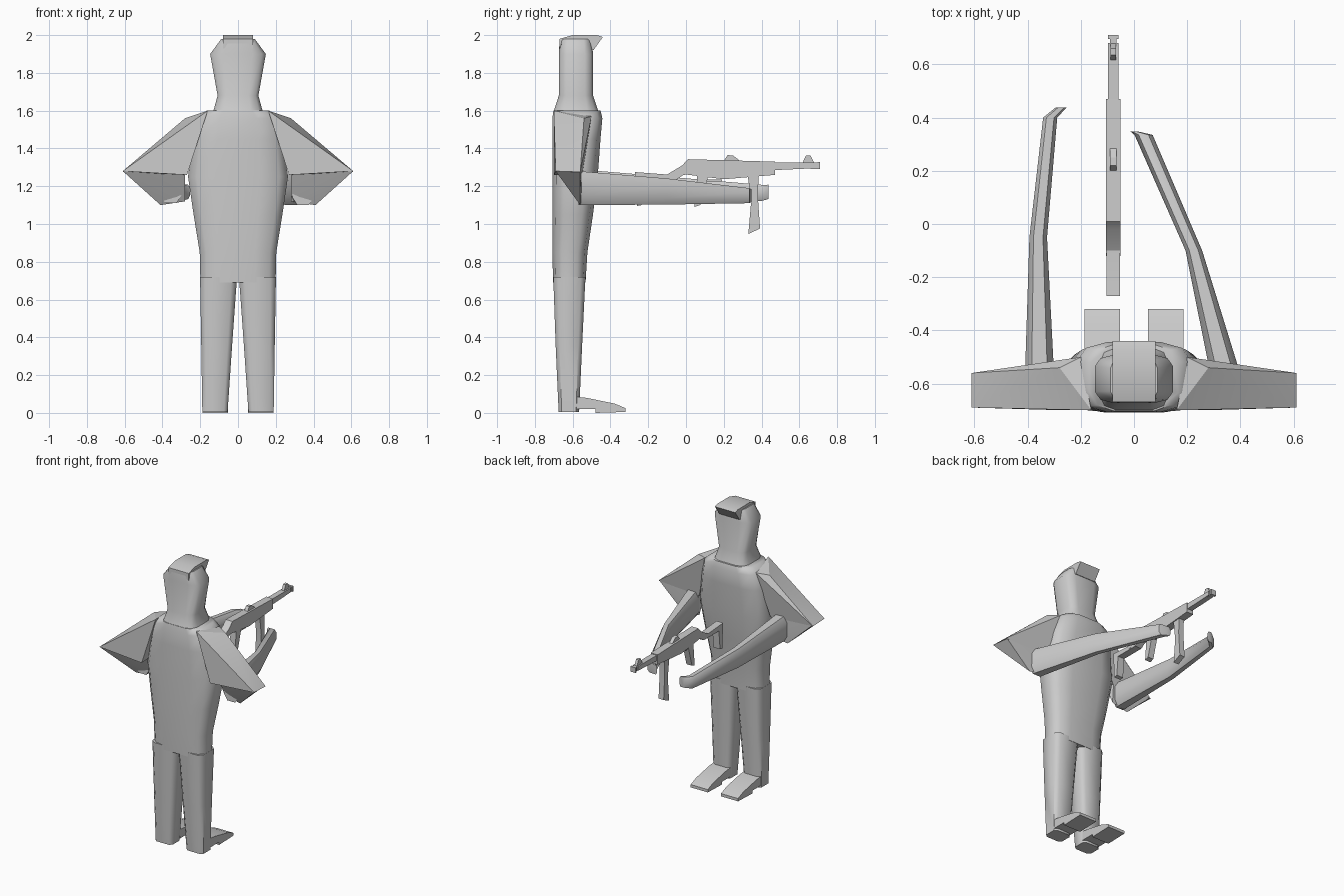
import bpy, bmesh, math
from mathutils import Vector

grey = bpy.data.materials.new("plain grey")
grey.diffuse_color = (0.6, 0.6, 0.6, 1)


def finish(name, bm, angle):
    bmesh.ops.recalc_face_normals(bm, faces=bm.faces[:])
    mesh = bpy.data.meshes.new(name)
    bm.to_mesh(mesh)
    bm.free()
    mesh.materials.append(grey)
    for p in mesh.polygons:
        p.use_smooth = True
    mesh.set_sharp_from_angle(angle=math.radians(angle))
    ob = bpy.data.objects.new(name, mesh)
    bpy.context.collection.objects.link(ob)
    return ob


def loft(name, rings, u, v, n=12, power=0.6, angle=50):
    """Skin rings of (centre, half size along u, half size along v)."""
    bm = bmesh.new()
    u, v = Vector(u), Vector(v)
    loops = []
    for c, hu, hv in rings:
        loop = []
        for i in range(n):
            a = 2 * math.pi * (i + 0.5) / n
            ca, sa = math.cos(a), math.sin(a)
            k = math.copysign(abs(ca) ** power, ca)
            m = math.copysign(abs(sa) ** power, sa)
            loop.append(bm.verts.new(Vector(c) + u * hu * k + v * hv * m))
        loops.append(loop)
    for a, b in zip(loops, loops[1:]):
        for i in range(n):
            j = (i + 1) % n
            bm.faces.new((a[i], a[j], b[j], b[i]))
    bm.faces.new(loops[0])
    bm.faces.new(loops[-1])
    return finish(name, bm, angle)


def slab(name, profile, x0, x1):
    """Extrude a (y, z) side profile between two x positions."""
    bm = bmesh.new()
    a = [bm.verts.new((x0, y, z)) for y, z in profile]
    b = [bm.verts.new((x1, y, z)) for y, z in profile]
    bm.faces.new(a)
    bm.faces.new(b)
    for i in range(len(a)):
        j = (i + 1) % len(a)
        bm.faces.new((a[i], a[j], b[j], b[i]))
    return finish(name, bm, 20)


def hull(name, points):
    bm = bmesh.new()
    for p in points:
        bm.verts.new(p)
    res = bmesh.ops.convex_hull(bm, input=bm.verts[:])
    bmesh.ops.delete(bm, geom=list({g for g in res["geom_interior"]}), context='VERTS')
    return finish(name, bm, 25)


X, Y, Z = (1, 0, 0), (0, 1, 0), (0, 0, 1)


def upright(levels, x=0):
    # level: z, half width, back y, front y
    return [((x, (a + b) / 2, z), w, (b - a) / 2) for z, w, a, b in levels]


# Torso, from the crotch to the shoulders
loft("torso", upright([
    (0.69, 0.203, -0.705, -0.53), (0.85, 0.207, -0.71, -0.52),
    (1.05, 0.24, -0.71, -0.49), (1.25, 0.27, -0.71, -0.465),
    (1.45, 0.245, -0.71, -0.45), (1.56, 0.22, -0.71, -0.44),
    (1.60, 0.17, -0.705, -0.45)]), X, Y)

# Neck, head and the overhanging cap
loft("head", upright([
    (1.59, 0.135, -0.705, -0.46), (1.68, 0.11, -0.675, -0.49),
    (1.90, 0.15, -0.675, -0.49), (1.98, 0.09, -0.67, -0.50)]), X, Y, power=0.5)
slab("cap", [(-0.67, 1.93), (-0.49, 1.92), (-0.44, 1.99), (-0.47, 2.0),
             (-0.60, 2.0), (-0.67, 1.98)], -0.08, 0.08)

for s, side in ((-1, "left"), (1, "right")):
    # Leg tapering away from the crotch
    loft(side + "_leg", [
        ((s * 0.103, -0.6175, 0.72), 0.101, 0.088),
        ((s * 0.113, -0.62, 0.35), 0.084, 0.072),
        ((s * 0.122, -0.62, 0.005), 0.069, 0.056)], X, Y, n=8, power=0.4)
    # Shoe
    slab(side + "_shoe", [(-0.58, 0.02), (-0.58, 0.085), (-0.53, 0.08),
                          (-0.38, 0.05), (-0.32, 0.025), (-0.32, 0.005),
                          (-0.48, 0.0), (-0.48, 0.02)], s * 0.052, s * 0.187)
    # Pointed sleeve flaring out from the shoulder
    hull(side + "_sleeve", [
        (s * x, y, z) for x, y, z in (
            (0.16, -0.70, 1.60), (0.20, -0.50, 1.57), (0.28, -0.54, 1.56),
            (0.61, -0.69, 1.28), (0.61, -0.56, 1.275), (0.27, -0.70, 1.26),
            (0.28, -0.55, 1.26))])
    # Lower flap of the sleeve around the arm
    hull(side + "_sleeve_flap", [
        (s * x, y, z) for x, y, z in (
            (0.61, -0.69, 1.28), (0.60, -0.56, 1.275), (0.41, -0.56, 1.10),
            (0.28, -0.55, 1.12), (0.28, -0.62, 1.27), (0.29, -0.55, 1.28))])

# Forearms reaching forward to the weapon
loft("right_arm", [
    ((0.345, -0.57, 1.19), 0.06, 0.095), ((0.225, -0.10, 1.172), 0.033, 0.073),
    ((0.036, 0.335, 1.15), 0.036, 0.042), ((0.0, 0.348, 1.15), 0.015, 0.035)],
    X, Z, n=8, power=0.7)
loft("left_arm", [
    ((-0.355, -0.57, 1.20), 0.058, 0.095), ((-0.36, -0.05, 1.18), 0.035, 0.07),
    ((-0.315, 0.40, 1.165), 0.028, 0.045), ((-0.275, 0.437, 1.17), 0.022, 0.04)],
    X, Z, n=8, power=0.7)

# Weapon: side profiles extruded to different widths
c = -0.078
for name, half, prof in (
    ("receiver", 0.027, [(-0.12, 1.25), (-0.02, 1.31), (0.01, 1.343), (0.47, 1.33),
                         (0.47, 1.26), (0.20, 1.237), (0.0, 1.262), (-0.10, 1.24)]),
    ("stock_bar", 0.026, [(-0.27, 1.275), (-0.10, 1.262), (0.0, 1.27),
                          (-0.05, 1.235), (-0.24, 1.235)]),
    ("butt", 0.026, [(-0.27, 1.275), (-0.22, 1.26), (-0.235, 1.10), (-0.26, 1.095)]),
    ("grip", 0.022, [(0.06, 1.26), (0.12, 1.26), (0.075, 1.10), (0.045, 1.09)]),
    ("trigger_guard", 0.01, [(0.10, 1.225), (0.19, 1.225), (0.19, 1.235), (0.10, 1.235)]),
    ("magazine", 0.02, [(0.325, 1.27), (0.385, 1.27), (0.38, 1.15), (0.392, 0.976),
                        (0.33, 0.947), (0.345, 1.12)]),
    ("hand_guard", 0.02, [(0.46, 1.325), (0.68, 1.325), (0.68, 1.295), (0.46, 1.285)]),
    ("barrel", 0.013, [(0.66, 1.325), (0.708, 1.325), (0.708, 1.292), (0.66, 1.292)]),
    ("muzzle", 0.02, [(0.695, 1.327), (0.71, 1.327), (0.71, 1.29), (0.695, 1.29)]),
    ("rear_sight", 0.013, [(0.20, 1.335), (0.22, 1.365), (0.25, 1.362), (0.285, 1.335)]),
    ("front_sight", 0.01, [(0.615, 1.32), (0.635, 1.362), (0.66, 1.362), (0.68, 1.32)]),
):
    slab(name, prof, c - half, c + half)
